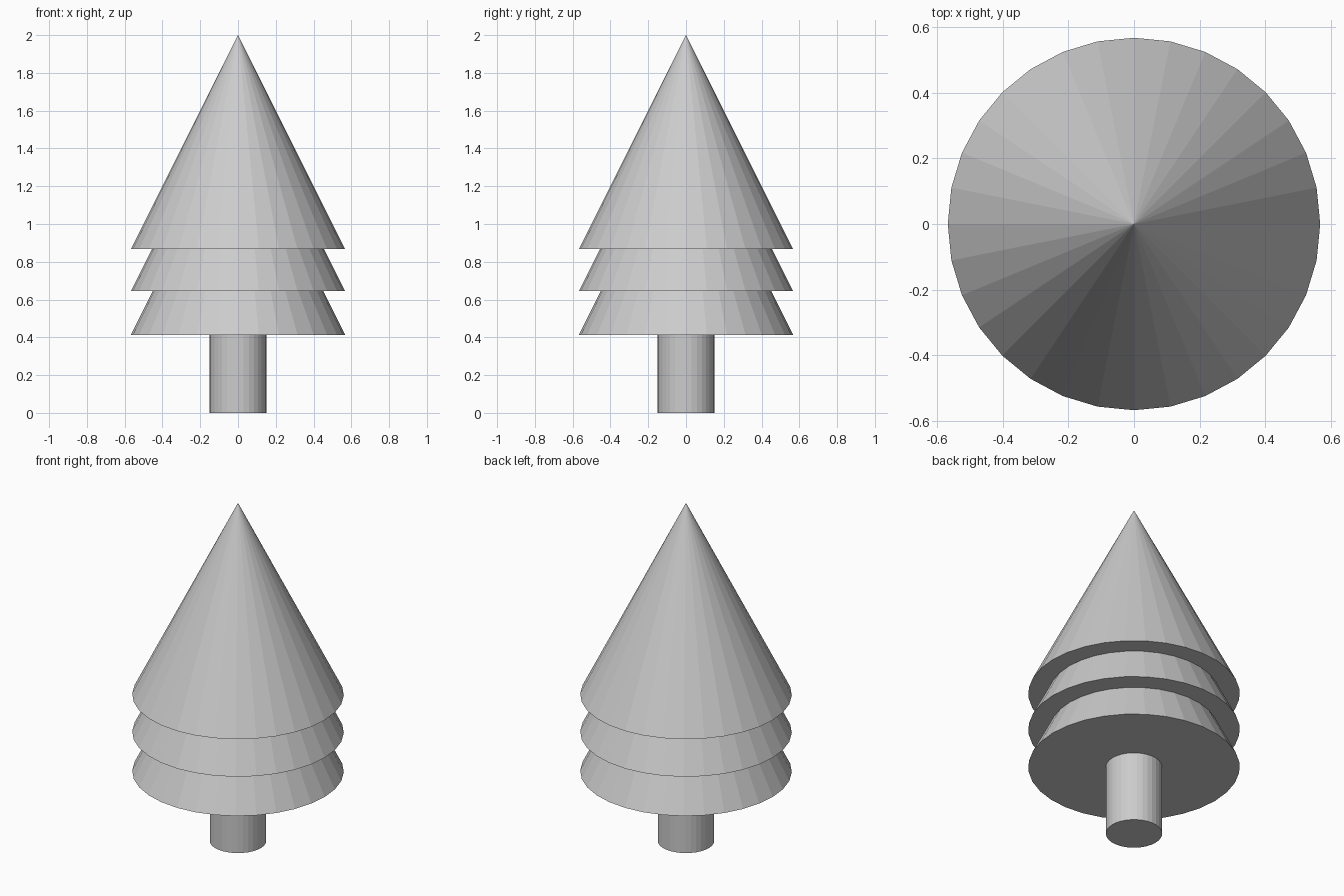
import bpy

if "Cube" in bpy.data.objects:
    bpy.data.objects.remove(bpy.data.objects["Cube"])

SIDES = 32

# Trunk, running a little way up into the lowest tier
TRUNK_TOP = 0.45
bpy.ops.mesh.primitive_cylinder_add(vertices=SIDES, radius=0.151, depth=TRUNK_TOP,
                                    location=(0, 0, TRUNK_TOP / 2))
bpy.context.object.name = "trunk"

# Three identical stacked cones of foliage
RADIUS, HEIGHT = 0.567, 1.133
for name, base in (("lower", 0.413), ("middle", 0.645), ("upper", 0.867)):
    bpy.ops.mesh.primitive_cone_add(vertices=SIDES, radius1=RADIUS, radius2=0, depth=HEIGHT,
                                    location=(0, 0, base + HEIGHT / 2))
    bpy.context.object.name = name + "_foliage"
